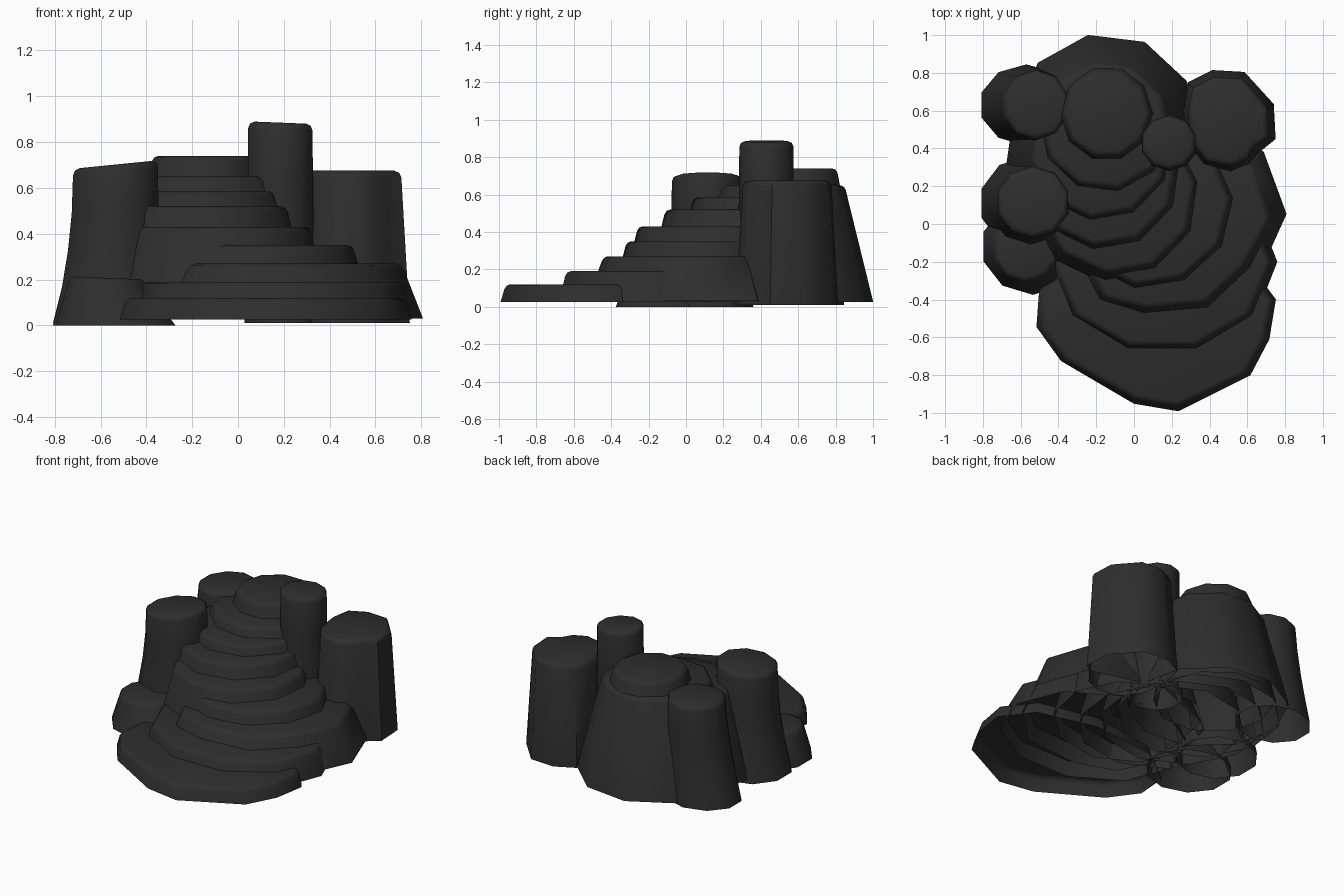
import bpy, bmesh, math

if "Cube" in bpy.data.objects:
    bpy.data.objects.remove(bpy.data.objects["Cube"])

rock = bpy.data.materials.new("charcoal_rock")
rock.diffuse_color = (0.027, 0.027, 0.027, 1)
rock.use_nodes = True
rock.node_tree.nodes["Principled BSDF"].inputs["Base Color"].default_value = rock.diffuse_color


def shell(name, rings):
    """Skin stacked rings, cap the top, leave the bottom open."""
    bm = bmesh.new()
    loops = [[bm.verts.new(p) for p in r] for r in rings]
    n = len(loops[0])
    for a, b in zip(loops, loops[1:]):
        for i in range(n):
            j = (i + 1) % n
            bm.faces.new((a[i], a[j], b[j], b[i]))
    bm.faces.new(loops[-1])
    me = bpy.data.meshes.new(name)
    bm.to_mesh(me)
    bm.free()
    me.materials.append(rock)
    ob = bpy.data.objects.new(name, me)
    bpy.context.collection.objects.link(ob)
    bpy.ops.object.select_all(action='DESELECT')
    bpy.context.view_layer.objects.active = ob
    ob.select_set(True)
    bpy.ops.object.shade_smooth_by_angle(angle=math.radians(50))


def slab(name, pts, z0, zr, z1, slope, bev=0.025):
    """Sloped block: outline pts hold at height zr, rounded top rim."""
    cx = sum(p[0] for p in pts) / len(pts)
    cy = sum(p[1] for p in pts) / len(pts)

    def ring(z, inset=0):
        out = []
        for x, y in pts:
            r = math.hypot(x - cx, y - cy)
            f = 1 + (slope * (zr - z) - inset) / r
            out.append((cx + (x - cx) * f, cy + (y - cy) * f, z))
        return out
    shell(name, [ring(z0), ring(z1 - bev), ring(z1 - 0.3 * bev, 0.3 * bev), ring(z1, bev)])


def oval(cx, cy, a, b, turn=0, phase=-98, sides=10):
    """Outline of a turned oval polygon with half-axes a and b."""
    c, s = math.cos(math.radians(turn)), math.sin(math.radians(turn))
    pts = []
    for i in range(sides):
        t = math.radians(phase - turn) + math.tau * i / sides
        u, v = a * math.cos(t), b * math.sin(t)
        pts.append((cx + c * u - s * v, cy + s * u + c * v))
    return pts


def pillar(name, top, bottom, z0, z1, tilt=0, power=2, b=0.03, sides=10):
    """Column; top and bottom are (cx, cy, rx, ry), flared to the base."""
    def ring(t, z, inset=0):
        k = (1 - t) ** power
        cx, cy, rx, ry = [u + (v - u) * k for u, v in zip(top, bottom)]
        pts = []
        for i in range(sides):
            a = math.tau * (i + 0.5) / sides
            x = cx + (rx - inset) * math.cos(a)
            pts.append((x, cy + (ry - inset) * math.sin(a), z + tilt * t * (x - cx)))
        return pts
    zs = z1 - b
    rings = [ring(t, z0 + (zs - z0) * t) for t in (0, 0.25, 0.5, 0.75, 1)]
    shell(name, rings + [ring(1, z1 - 0.3 * b, 0.3 * b), ring(1, z1, b)])


# Broad lower terraces
apron = [(-.5, -.34), (-.515, -.545), (-.385, -.725), (0, -.95), (.235, -.99),
         (.615, -.8), (.715, -.61), (.75, -.4), (.6, -.2), (.2, -.1), (-.25, -.15)]
slab("step_1", apron, .025, .03, .12, .3)
slab("step_2", oval(.15, -.2, .585, .48, 0, -72), .025, .12, .19, .25)
wide = [(-.28, -.2), (-.18, -.4), (.05, -.47), (.39, -.44), (.61, -.23),
        (.745, .04), (.64, .34), (.2, .45), (-.2, .3)]
slab("step_3", wide, .03, .19, .27, .4)
slab("step_4", oval(.1, .07, .435, .4, 35, -65), .025, .27, .35, .25)

# Round upper terraces and summit
upper = [(-.09, .15, .43, .35, .43, -98), (-.16, .27, .405, .43, .52, -98),
         (-.18, .40, .38, .52, .585, -98), (-.15, .52, .35, .585, .65, 101)]
for i, (x, y, r, zr, z1, ph) in enumerate(upper):
    slab(f"step_{i + 5}", oval(x, y, r, r, 0, ph), .025, zr, z1, .25)
slab("summit_platform", oval(-.145, .585, .245, .25, 0, 0), .03, .65, .74, .2)

# Double-lobed pillar at the back right
lobes = [(.25, .6), (.27, .42), (.36, .3), (.515, .265), (.62, .31), (.67, .385),
         (.75, .45), (.74, .635), (.585, .805), (.415, .815), (.285, .75)]
slab("right_pillar", lobes, .01, .01, .675, .06, .03)

# Round pillars beside the stairs
pillar("slim_pillar", (.185, .43, .148, .145), (.185, .43, .165, .165), .01, .885, -.04)
pillar("left_front_pillar", (-.535, .115, .195, .19), (-.56, .11, .26, .25), 0, .702, .1)
pillar("left_back_pillar", (-.52, .63, .18, .185), (-.57, .63, .25, .215), .01, .67, .04, 1.4)

# Low boulder at the foot of the stairs
pillar("low_boulder", (-.57, -.13, .18, .18), (-.535, -.12, .275, .255), 0, .207, -.04, 1)
